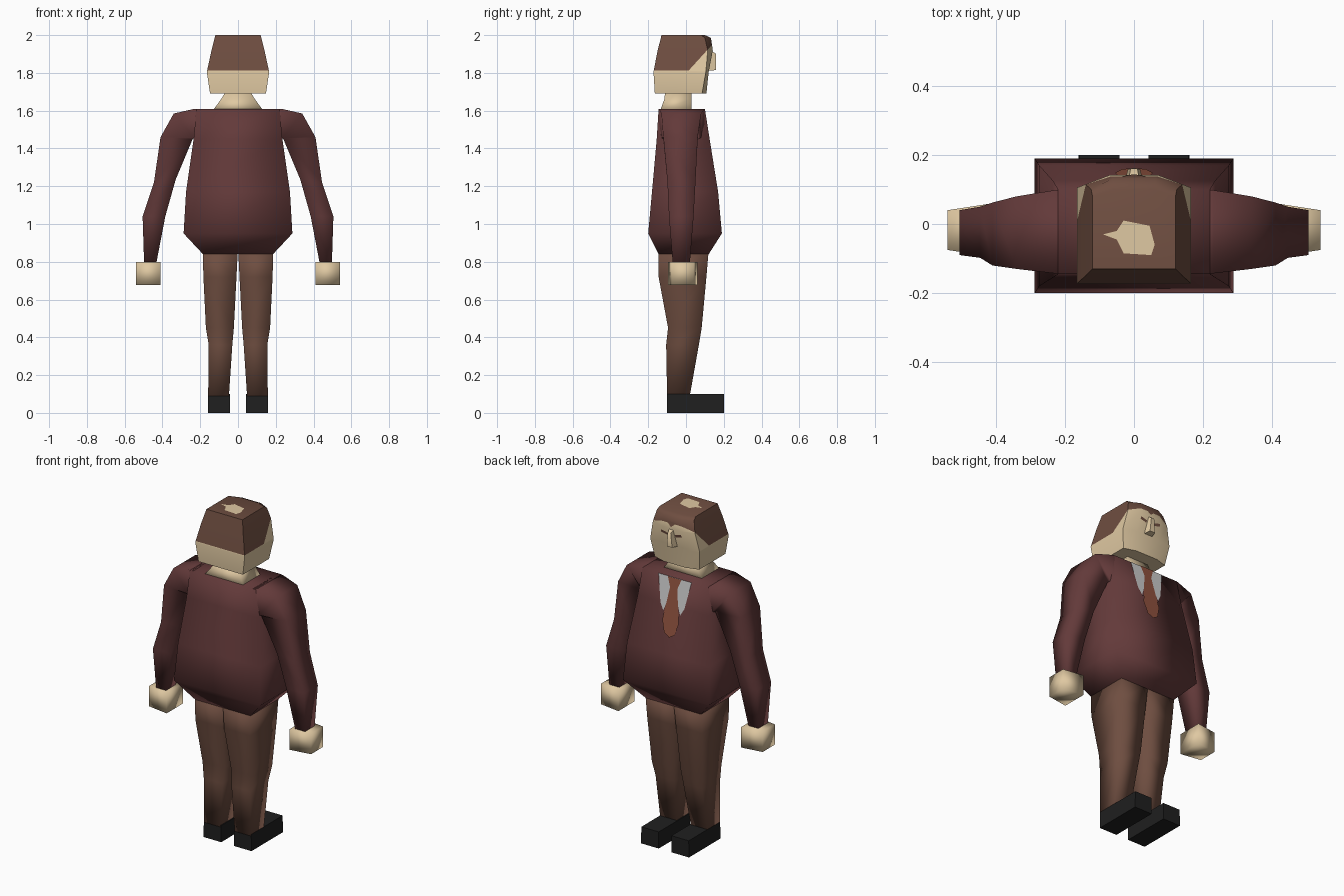
import bpy, bmesh, math
from mathutils import Vector

if "Cube" in bpy.data.objects:
    bpy.data.objects.remove(bpy.data.objects["Cube"])


def material(name, rgb):
    m = bpy.data.materials.new(name)
    m.diffuse_color = (*rgb, 1)
    m.use_nodes = True
    m.node_tree.nodes["Principled BSDF"].inputs["Base Color"].default_value = m.diffuse_color
    return m


MAROON = material("maroon jacket", (0.125, 0.042, 0.042))
BROWN = material("brown", (0.158, 0.076, 0.052))
SKIN = material("skin", (0.74, 0.58, 0.36))
BLACK = material("black leather", (0.014, 0.014, 0.014))
WHITE = material("shirt grey", (0.6, 0.6, 0.6))
RUST = material("rust tie", (0.28, 0.085, 0.05))


def finish(name, bm, mats, angle=180, mirror=False):
    me = bpy.data.meshes.new(name)
    bm.to_mesh(me)
    bm.free()
    ob = bpy.data.objects.new(name, me)
    bpy.context.collection.objects.link(ob)
    for m in mats:
        me.materials.append(m)
    bpy.ops.object.select_all(action='DESELECT')
    ob.select_set(True)
    bpy.context.view_layer.objects.active = ob
    bpy.ops.object.shade_smooth_by_angle(angle=math.radians(angle))
    if mirror:
        ob.modifiers.new("mirror", 'MIRROR')
    return ob


def loft(rings):
    """Skin a list of point rings and cap both ends."""
    bm = bmesh.new()
    vs = [[bm.verts.new(p) for p in r] for r in rings]
    n = len(vs[0])
    for a, b in zip(vs, vs[1:]):
        for i in range(n):
            j = (i + 1) % n
            bm.faces.new((a[i], a[j], b[j], b[i]))
    bm.faces.new(vs[0])
    bm.faces.new(vs[-1])
    bmesh.ops.recalc_face_normals(bm, faces=bm.faces[:])
    return bm


def rect(z, x0, x1, y0, y1):
    return [(x0, y0, z), (x1, y0, z), (x1, y1, z), (x0, y1, z)]


def plate(name, pts, mat, up):
    """Flat patch of 3D points, facing the given direction."""
    bm = bmesh.new()
    f = bm.faces.new([bm.verts.new(p) for p in pts])
    f.normal_update()
    if f.normal.dot(Vector(up)) < 0:
        f.normal_flip()
    return finish(name, bm, [mat])


# Jacket body
finish("jacket", loft([rect(z, -x, x, y0, y1) for z, x, y0, y1 in (
    (0.84, 0.185, -0.145, 0.12), (0.95, 0.288, -0.2, 0.19),
    (1.17, 0.275, -0.18, 0.17), (1.45, 0.235, -0.155, 0.125),
    (1.61, 0.22, -0.145, 0.10))]), [MAROON])

# Sleeves: outer x, z, inner x, z, back y, front y
sleeve = [(0.2, 1.61, 0.2, 1.42, -0.143, 0.098), (0.23, 1.61, 0.225, 1.44, -0.143, 0.098),
          (0.34, 1.585, 0.232, 1.455, -0.13, 0.08), (0.41, 1.46, 0.24, 1.45, -0.12, 0.062),
          (0.445, 1.22, 0.33, 1.235, -0.098, 0.05), (0.505, 1.04, 0.385, 1.04, -0.09, 0.04),
          (0.497, 0.79, 0.433, 0.79, -0.07, 0.02)]
finish("sleeve", loft([[(xo, y0, zo), (xo, y1, zo), (xi, y1, zi), (xi, y0, zi)]
                       for xo, zo, xi, zi, y0, y1 in sleeve]), [MAROON], mirror=True)

# Hands, narrower on the outside
finish("hand", loft([[(x, y0, 0.677), (x, y1, 0.677), (x, y1, 0.8), (x, y0, 0.8)]
                     for x, y0, y1 in ((0.41, -0.095, 0.06), (0.54, -0.075, 0.04))]),
       [SKIN], mirror=True)

# Trouser legs
finish("trouser_leg", loft([rect(*r) for r in (
    (0.09, 0.048, 0.158, -0.1, 0.02), (0.36, 0.03, 0.155, -0.105, 0.068),
    (0.45, 0.022, 0.17, -0.095, 0.083), (0.72, 0.008, 0.183, -0.145, 0.108),
    (0.86, 0.001, 0.187, -0.145, 0.12))]), [BROWN], mirror=True)

# Shoes
finish("shoe", loft([rect(0, 0.042, 0.16, -0.1, 0.2), rect(0.1, 0.042, 0.158, -0.1, 0.2)]),
       [BLACK], angle=40, mirror=True)

# Neck
finish("neck", loft([rect(1.605, -0.13, 0.13, -0.135, 0.03),
                     rect(1.66, -0.09, 0.09, -0.115, 0.03),
                     rect(1.70, -0.065, 0.065, -0.11, 0.03)]), [SKIN])

# Head with hair cut in along a level line at the back and a rising temple line
head = loft([[(-w, yb, z), (w, yb, z), (w, ys, z), (w / 2, yf, z), (-w / 2, yf, z), (-w, ys, z)]
             for z, w, yb, ys, yf in (
                 (1.69, 0.148, -0.165, 0.085, 0.108), (1.805, 0.165, -0.172, 0.105, 0.12),
                 (1.92, 0.14, -0.15, 0.115, 0.142), (1.985, 0.124, -0.133, 0.1, 0.132),
                 (2.0, 0.12, -0.13, 0.08, 0.1))])
hairline = [(Vector((0, 0, 1.812)), Vector((0, 0, 1))),
            (Vector((0, 0.03, 1.83)), Vector((0, -1.1, 1)).normalized())]
for co, no in hairline:
    bmesh.ops.bisect_plane(head, geom=head.verts[:] + head.edges[:] + head.faces[:],
                           plane_co=co, plane_no=no)
for f in head.faces:
    c = f.calc_center_median()
    f.material_index = int(all((c - co).dot(no) > 0 for co, no in hairline))
finish("head", head, [SKIN, BROWN], angle=60)

# Nose wedge
finish("nose", loft([[(-0.03, 0.11, 1.81), (0.03, 0.11, 1.81), (0.018, 0.158, 1.815), (-0.018, 0.158, 1.815)],
                     [(-0.015, 0.13, 1.92), (0.015, 0.13, 1.92), (0.01, 0.16, 1.9), (-0.01, 0.16, 1.9)]]),
       [SKIN], angle=60)

# Eyebrows and forehead lock
for s, side in ((-1, "left"), (1, "right")):
    plate("eyebrow_" + side, [(s * x, 0.124 + (z - 1.805) * 0.19, z) for x, z in
                              ((0.025, 1.872), (0.07, 1.882), (0.066, 1.897), (0.025, 1.887))],
          BROWN, (0, 1, 0))
plate("forehead_lock", [(-0.035, 0.138, 1.958), (0.035, 0.138, 1.958), (0.0, 0.144, 1.93)],
      BROWN, (0, 1, 0))

# Bald patch on the crown
plate("bald_patch", [(x, y, 2.001) for x, y in (
    (-0.09, -0.03), (-0.05, -0.045), (-0.03, -0.085), (0.05, -0.09), (0.06, -0.06),
    (0.045, -0.005), (-0.03, 0.01), (-0.05, -0.02))], SKIN, (0, 0, 1))


# Shirt front and tie lie on the sloping chest
def chest(pts, gap):
    return [(x, 0.1 + (1.61 - z) * 0.159 + gap, z) for x, z in pts]


plate("shirt_front", chest([(-0.11, 1.608), (-0.08, 1.45), (-0.055, 1.405), (0.055, 1.405),
                            (0.08, 1.45), (0.11, 1.608)], 0.004), WHITE, (0, 1, 0))
for s, side in ((-1, "left"), (1, "right")):
    plate("lapel_" + side, chest([(s * 0.022, 1.5), (s * 0.06, 1.4), (s * 0.02, 1.4)], 0.006),
          MAROON, (0, 1, 0))
plate("tie", chest([(-0.045, 1.608), (0.045, 1.608), (0.024, 1.55), (0.055, 1.36), (0.035, 1.29),
                    (0, 1.27), (-0.035, 1.29), (-0.055, 1.36), (-0.024, 1.55)], 0.008),
      RUST, (0, 1, 0))
